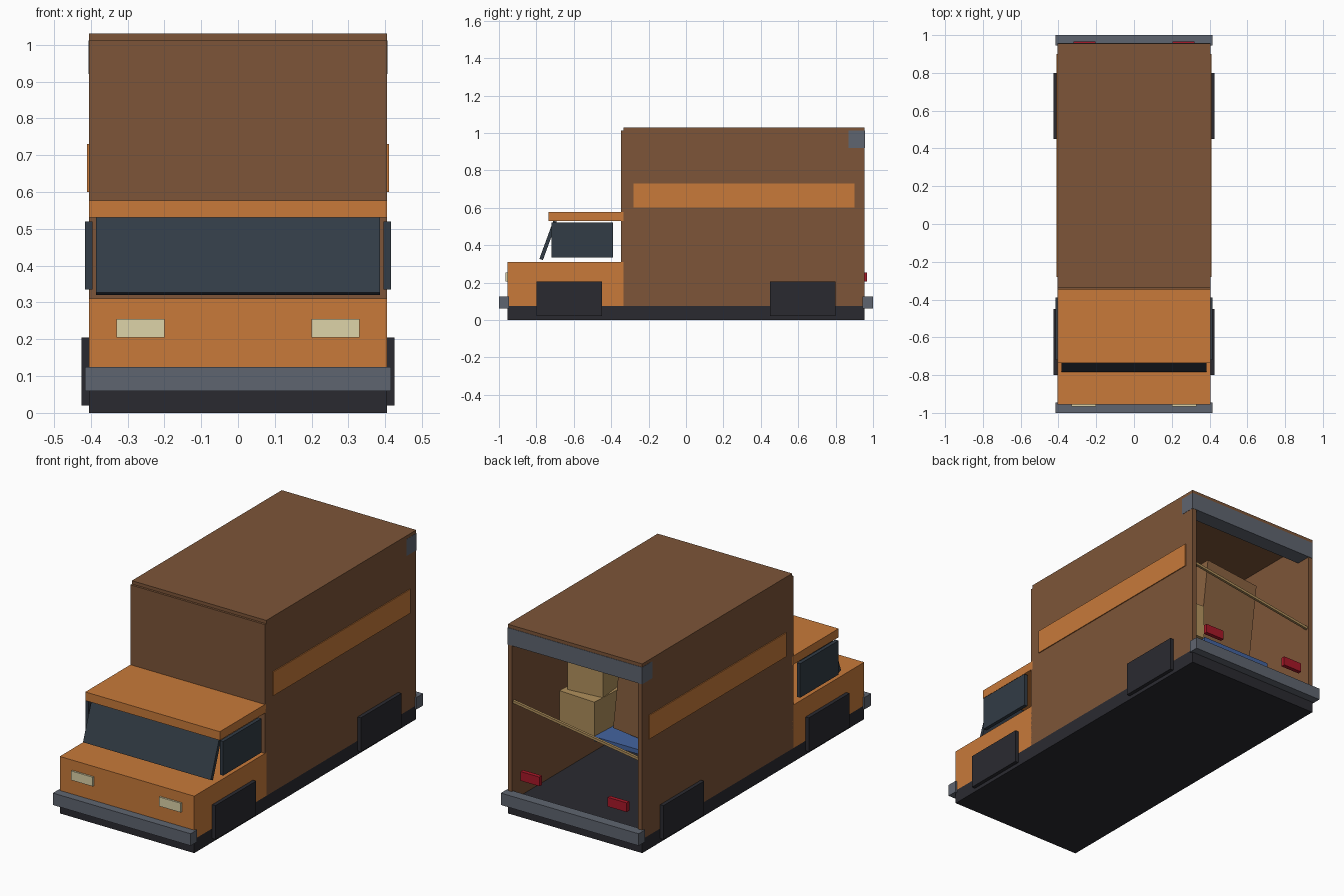
import bpy, math
from mathutils import Euler

if "Cube" in bpy.data.objects:
    bpy.data.objects.remove(bpy.data.objects["Cube"])


def material(name, hexcol):
    m = bpy.data.materials.new(name)
    rgb = [int(hexcol[i:i + 2], 16) / 255 for i in (0, 2, 4)]
    lin = [c / 12.92 if c < 0.04 else ((c + 0.055) / 1.055) ** 2.4 for c in rgb]
    m.diffuse_color = (*lin, 1)
    m.use_nodes = True
    m.node_tree.nodes["Principled BSDF"].inputs["Base Color"].default_value = m.diffuse_color
    return m


BROWN = material("brown_paint", "7d5538")
ORANGE = material("orange_paint", "c87a3a")
DARK = material("dark_rubber", "2a2a30")
GLASS = material("dark_glass", "323c46")
STEEL = material("steel", "5f6570")
LAMP = material("cream_lamp", "ddd3a8")
RED = material("red_lamp", "a81828")
CARD = material("cardboard", "b0905c")
CRATE = material("brown_card", "8a6240")
BLUE = material("blue_cloth", "4464a0")


def box(name, x, y, z, mat, rot=(0, 0, 0)):
    """Box from (min, max) ranges, optionally turned about its centre (degrees)."""
    bpy.ops.mesh.primitive_cube_add(size=1)
    o = bpy.context.object
    o.name = name
    o.scale = [r[1] - r[0] for r in (x, y, z)]
    o.location = [(r[0] + r[1]) / 2 for r in (x, y, z)]
    o.rotation_euler = Euler([math.radians(a) for a in rot])
    o.data.materials.append(mat)
    return o


def pair(name, x, y, z, mat):
    """The same box on both sides of the truck."""
    box(name + "_right", x, y, z, mat)
    box(name + "_left", (-x[1], -x[0]), y, z, mat)


W = (-0.405, 0.405)

# Chassis, bonnet and cab roof
box("chassis", W, (-0.955, 0.955), (0, 0.075), DARK)
box("cab_body", W, (-0.955, -0.333), (0.075, 0.31), ORANGE)
box("cab_roof", W, (-0.735, -0.333), (0.53, 0.577), ORANGE)

# Slanted windscreen and side windows
tilt = math.degrees(math.atan2(0.075, 0.205))
box("windscreen", (-0.385, 0.385), (-0.747, -0.727), (0.317, 0.535), GLASS, (-tilt, 0, 0))
pair("side_window", (0.395, 0.415), (-0.72, -0.39), (0.335, 0.52), GLASS)

# Cargo box with open back
box("cargo_front_wall", W, (-0.347, -0.325), (0.075, 1.012), BROWN)
pair("cargo_side_wall", (0.38, 0.405), (-0.335, 0.955), (0.075, 1.012), BROWN)
box("cargo_roof", W, (-0.335, 0.955), (1.012, 1.03), BROWN)
box("rolled_door", (-0.406, 0.406), (0.87, 0.957), (0.92, 1.012), STEEL)
pair("side_stripe", (0.40, 0.41), (-0.28, 0.90), (0.60, 0.73), ORANGE)

# Wheels, bumpers and lights
for name, y in (("front", -0.625), ("rear", 0.625)):
    pair(name + "_wheel", (0.385, 0.425), (y - 0.175, y + 0.175), (0.02, 0.205), DARK)
for name, y in (("front", -0.9725), ("rear", 0.9725)):
    box(name + "_bumper", (-0.415, 0.415), (y - 0.0275, y + 0.0275), (0.06, 0.125), STEEL)
pair("headlight", (0.20, 0.33), (-0.965, -0.945), (0.205, 0.255), LAMP)
pair("tail_light", (0.205, 0.32), (0.945, 0.967), (0.205, 0.255), RED)

# Retaining bar sloping across the open back
bar_tilt = math.degrees(math.atan2(0.11, 0.75))
box("retaining_bar", (-0.385, 0.385), (0.933, 0.947), (0.548, 0.562), CARD, (0, -bar_tilt, 0))

# Cargo
box("blue_blanket", (-0.34, 0.085), (0.25, 0.67), (0.37, 0.395), BLUE)
box("tall_carton", (-0.32, 0.01), (0.27, 0.575), (0.40, 0.92), CRATE, (0, -6, 0))
box("lower_carton", (0.08, 0.30), (0.45, 0.66), (0.39, 0.58), CARD, (0, 0, -3))
box("upper_carton", (0.09, 0.29), (0.43, 0.61), (0.58, 0.76), CARD, (0, 0, 6))
